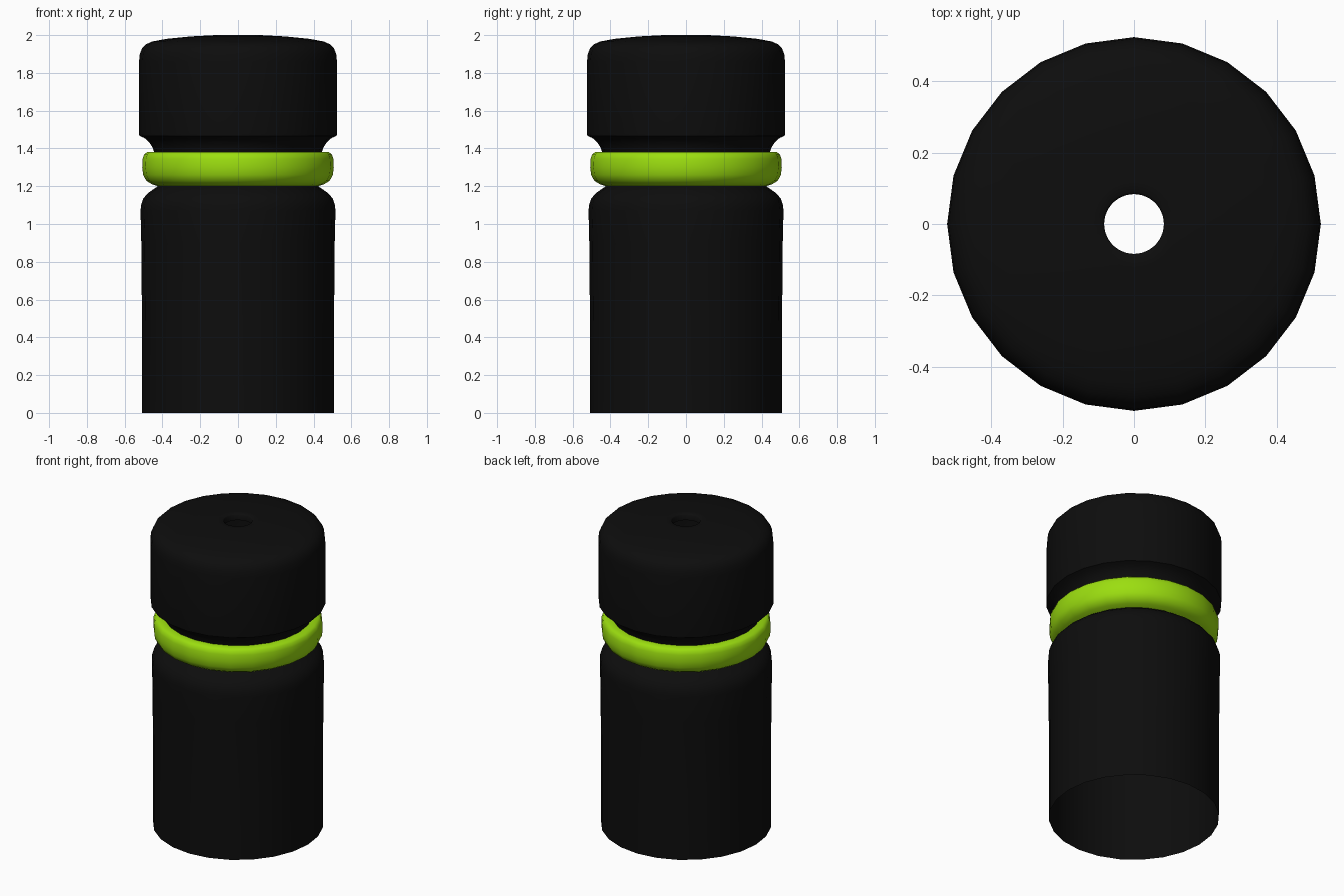
import bpy, bmesh, math

if "Cube" in bpy.data.objects:
    bpy.data.objects.remove(bpy.data.objects["Cube"])

SIDES = 24


def material(name, rgb):
    m = bpy.data.materials.new(name)
    m.diffuse_color = (*rgb, 1)
    m.use_nodes = True
    m.node_tree.nodes["Principled BSDF"].inputs["Base Color"].default_value = m.diffuse_color
    return m


black = material("black_rubber", (0.004, 0.004, 0.004))
green = material("lime_green", (0.33, 0.73, 0.005))


def lathe(name, profile, mat):
    """Revolve (radius, z) points, listed bottom to top on the outside, about z."""
    bm = bmesh.new()
    rings = [[bm.verts.new((r * math.cos(2 * math.pi * i / SIDES),
                            r * math.sin(2 * math.pi * i / SIDES), z))
              for i in range(SIDES)] for r, z in profile]
    for a, b in zip(rings, rings[1:]):
        for i in range(SIDES):
            j = (i + 1) % SIDES
            bm.faces.new((a[i], a[j], b[j], b[i]))
    me = bpy.data.meshes.new(name)
    bm.to_mesh(me)
    bm.free()
    me.materials.append(mat)
    ob = bpy.data.objects.new(name, me)
    bpy.context.collection.objects.link(ob)
    bpy.ops.object.select_all(action='DESELECT')
    ob.select_set(True)
    bpy.context.view_layer.objects.active = ob
    bpy.ops.object.shade_smooth_by_angle(angle=math.radians(50))
    return ob


# open-bottomed lower sleeve with rounded shoulder
lathe("lower_sleeve", [(0.508, 0), (0.508, 0.45), (0.512, 0.9), (0.516, 1.07),
                       (0.513, 1.10), (0.502, 1.135), (0.475, 1.165), (0.425, 1.20)], black)

# bulging coloured band
lathe("green_band", [(0.425, 1.20), (0.455, 1.21), (0.485, 1.228), (0.502, 1.26),
                     (0.507, 1.30), (0.505, 1.345), (0.497, 1.368), (0.482, 1.38),
                     (0.444, 1.38)], green)

# upper cap: concave groove, straight wall, domed top and centre hole
lathe("upper_cap", [(0.444, 1.38), (0.452, 1.405), (0.47, 1.433), (0.495, 1.455),
                    (0.522, 1.467), (0.524, 1.48), (0.524, 1.86), (0.520, 1.90),
                    (0.508, 1.93), (0.488, 1.951), (0.455, 1.966), (0.38, 1.98),
                    (0.25, 1.993), (0.12, 2.0), (0.09, 2.0), (0.084, 1.995),
                    (0.084, 1.96)], black)
